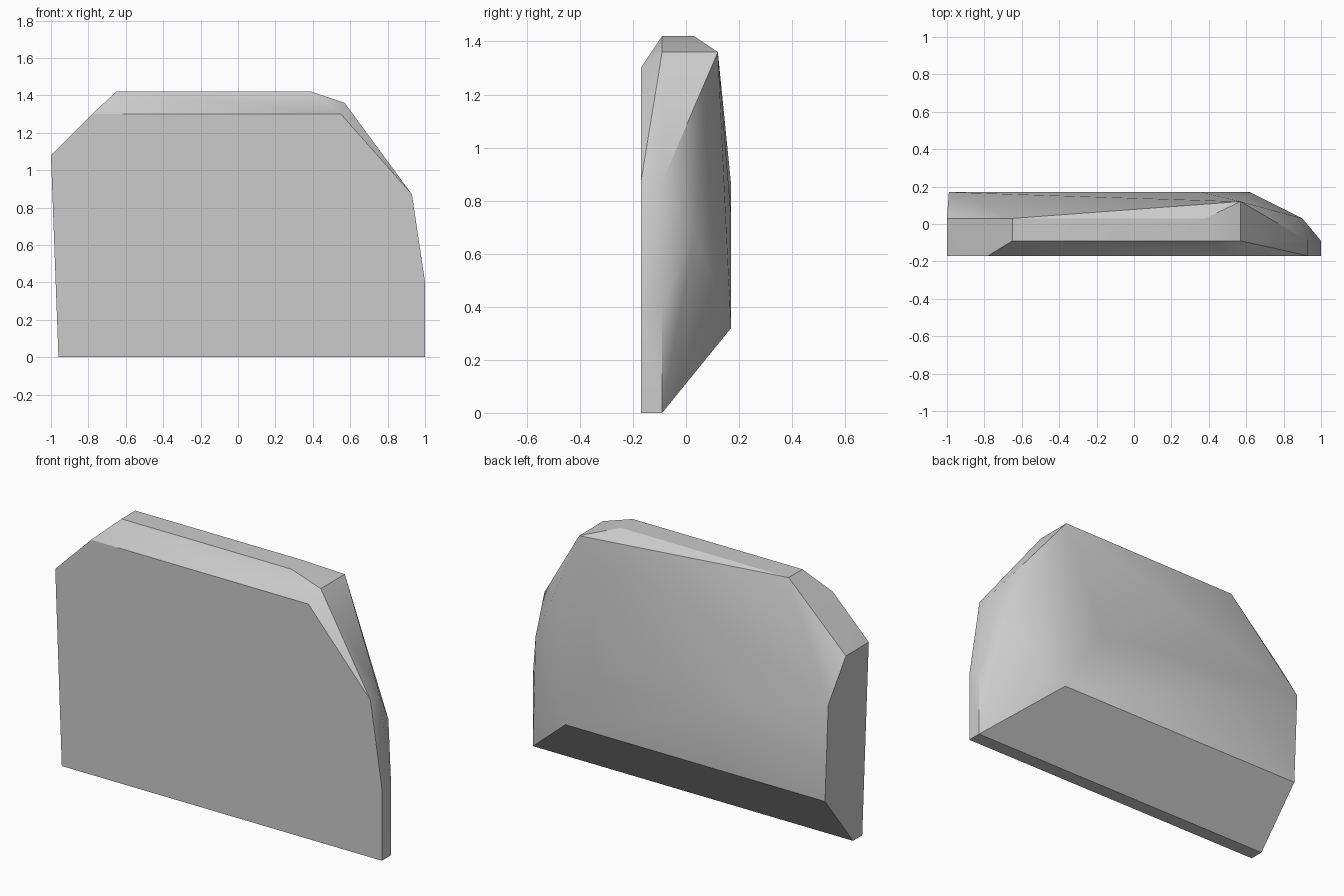
import bpy
import bmesh
from math import radians

# Remove the default cube
cube = bpy.data.objects.get("Cube")
if cube:
    bpy.data.objects.remove(cube, do_unlink=True)

# Plain grey stone
stone = bpy.data.materials.new("grey stone")
stone.use_nodes = True
grey = (0.6, 0.6, 0.6, 1)
stone.diffuse_color = grey
stone.node_tree.nodes["Principled BSDF"].inputs["Base Color"].default_value = grey

# Outlines (x, z) of the slab at successive depths y, front to back
sections = {
    -0.17: [(-0.96, 0), (1, 0), (1, 0.4), (0.93, 0.87),
            (0.55, 1.3), (-0.78, 1.3), (-1, 1.08)],
    -0.09: [(-0.96, 0), (1, 0), (1, 0.4), (0.93, 0.87),
            (0.57, 1.36), (0.39, 1.42), (-0.65, 1.42)],
    0.03: [(0.9, 0.68), (0.38, 1.42), (-0.65, 1.42), (-1, 1.08)],
    0.12: [(0.57, 1.36)],
    0.17: [(-0.97, 0.32), (0.62, 0.32), (0.36, 0.74), (-0.99, 0.86)],
}

# Wrap the outlines into one chipped slab
bm = bmesh.new()
for y, outline in sections.items():
    for x, z in outline:
        bm.verts.new((x, y, z))
hull = bmesh.ops.convex_hull(bm, input=bm.verts[:])
loose = {g for g in hull["geom_interior"] + hull["geom_unused"]
         if isinstance(g, bmesh.types.BMVert)}
bmesh.ops.delete(bm, geom=list(loose), context="VERTS")
bmesh.ops.dissolve_limit(bm, angle_limit=radians(0.5),
                         verts=bm.verts[:], edges=bm.edges[:])
bmesh.ops.recalc_face_normals(bm, faces=bm.faces[:])

mesh = bpy.data.meshes.new("stone_slab")
bm.to_mesh(mesh)
bm.free()
mesh.materials.append(stone)
slab = bpy.data.objects.new("stone_slab", mesh)
bpy.context.collection.objects.link(slab)

# Soft shading over the worn back, crisp edges elsewhere
bpy.ops.object.select_all(action="DESELECT")
slab.select_set(True)
bpy.context.view_layer.objects.active = slab
bpy.ops.object.shade_smooth_by_angle(angle=radians(30))
